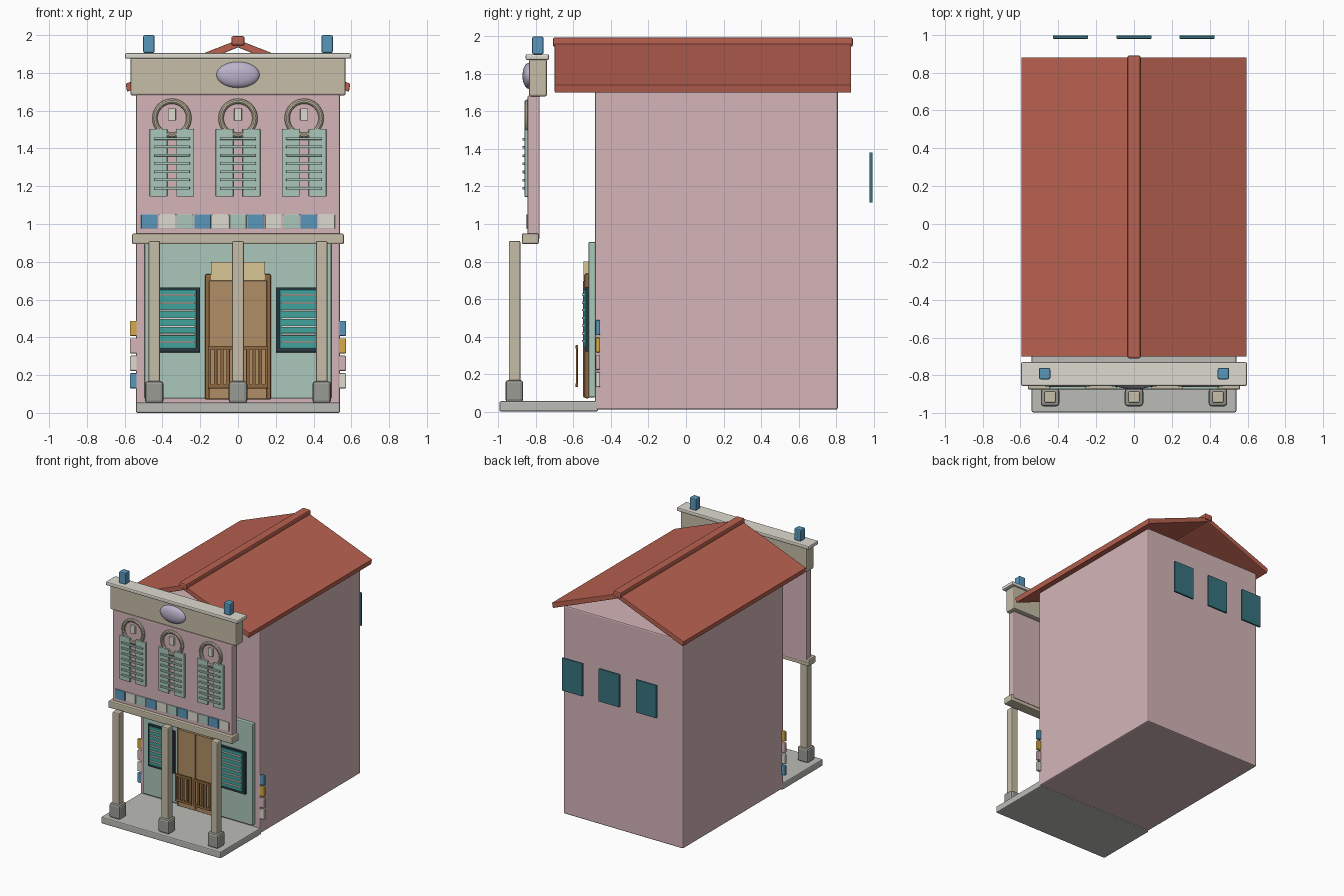
import bpy, bmesh, math
from mathutils import Vector

if "Cube" in bpy.data.objects:
    bpy.data.objects.remove(bpy.data.objects["Cube"])

COL = {
    "pink": (0.66, 0.46, 0.48), "cream": (0.72, 0.70, 0.62), "stone": (0.57, 0.51, 0.39),
    "green": (0.40, 0.57, 0.49), "blue": (0.10, 0.31, 0.50), "roof": (0.48, 0.12, 0.08),
    "teal": (0.05, 0.36, 0.34), "glass": (0.04, 0.17, 0.21), "dark": (0.02, 0.04, 0.05),
    "wood": (0.44, 0.27, 0.13), "frame": (0.28, 0.14, 0.05), "plaque": (0.70, 0.57, 0.30),
    "yellow": (0.68, 0.40, 0.06), "grey": (0.50, 0.50, 0.47), "base": (0.33, 0.33, 0.30),
    "lilac": (0.50, 0.45, 0.60),
}
mats = {}
for n, c in COL.items():
    mats[n] = bpy.data.materials.new(n)
    mats[n].diffuse_color = (*c, 1)


def finish(name, bm, mat, bevel=0.0):
    bmesh.ops.recalc_face_normals(bm, faces=bm.faces)
    me = bpy.data.meshes.new(name)
    bm.to_mesh(me)
    bm.free()
    ob = bpy.data.objects.new(name, me)
    bpy.context.collection.objects.link(ob)
    me.materials.append(mats[mat])
    if bevel:
        m = ob.modifiers.new("bevel", "BEVEL")
        m.width, m.segments = bevel, 2
    return ob


def add_box(bm, x, y, z):
    vs = bmesh.ops.create_cube(bm, size=1)["verts"]
    for v in vs:
        v.co = Vector([(r[0] + r[1]) / 2 + c * (r[1] - r[0]) for r, c in zip((x, y, z), v.co)])


def boxes(name, mat, items, bevel=0.004):
    """One object made of boxes, each given as x, y and z ranges."""
    bm = bmesh.new()
    for x, y, z in items:
        add_box(bm, x, y, z)
    return finish(name, bm, mat, bevel)


def box(name, mat, x, y, z, bevel=0.004):
    return boxes(name, mat, [(x, y, z)], bevel)


def span(c, w):
    return (c - w / 2, c + w / 2)


# main body and porch slab
box("house_body", "pink", (-.54, .54), (-.485, .81), (.01, 1.71), .01)
box("porch_slab", "grey", (-.54, .54), (-.995, -.47), (0, .055), .008)

# roof: two sloping slabs open at the gable ends, and a ridge cap
for side, s in (("left", -1), ("right", 1)):
    bm = bmesh.new()
    pts = [(0, 1.975), (.595, 1.742), (.587, 1.70), (0, 1.935)]
    f = bm.faces.new([bm.verts.new((s * x, -.70, z)) for x, z in pts])
    ext = bmesh.ops.extrude_face_region(bm, geom=[f])["geom"]
    bmesh.ops.translate(bm, vec=(0, 1.58, 0), verts=[g for g in ext if isinstance(g, bmesh.types.BMVert)])
    finish("roof_" + side, bm, "roof", .004)
box("roof_ridge", "roof", (-.035, .035), (-.71, .89), (1.945, 1.995), .01)

# upper storey front panel, beam and parapet
box("upper_facade", "pink", (-.54, .54), (-.845, -.78), (.92, 1.685), .008)
box("facade_beam", "stone", (-.56, .56), (-.875, -.785), (.893, .95), .008)
box("parapet", "stone", (-.57, .57), (-.837, -.742), (1.68, 1.88), .01)
box("parapet_cap", "cream", (-.597, .597), (-.855, -.73), (1.875, 1.905), .008)
for s in (-1, 1):
    box("finial", "blue", span(s * .472, .06), span(-.79, .06), (1.905, 2.0), .008)

# oval medallion
bm = bmesh.new()
bmesh.ops.create_uvsphere(bm, u_segments=32, v_segments=16, radius=1)
for v in bm.verts:
    v.co = Vector((v.co.x * .114, -.838 + v.co.y * .034, 1.79 + v.co.z * .069))
ob = finish("medallion", bm, "lilac")
for p in ob.data.polygons:
    p.use_smooth = True

# porch columns with pedestals
for x in (-.443, 0, .443):
    box("column", "stone", span(x, .062), (-.945, -.883), (.05, .91), .008)
    box("column_pedestal", "base", span(x, .098), (-.963, -.868), (.05, .168), .016)

# tile band across the upper storey
for i in range(11):
    box("band_tile", ("blue", "cream", "green")[i % 3],
        span(-.469 + i * .0938, .088), (-.853, -.84), (.975, 1.05), .003)

# upper windows: shutters, louvres, arch ring and keystone
for x in (-.35, 0, .35):
    boxes("upper_shutters", "green",
          [(span(x + s * .071, .094), (-.861, -.84), (1.145, 1.503)) for s in (-1, 1)])
    boxes("upper_louvres", "green",
          [(span(x, .19), (-.873, -.857), span(1.19 + i * .0437, .014)) for i in range(7)], .003)
    bpy.ops.mesh.primitive_torus_add(major_radius=.09, minor_radius=.014, major_segments=32,
                                     minor_segments=10, location=(x, -.847, 1.56),
                                     rotation=(math.pi / 2, 0, 0))
    ob = bpy.context.object
    ob.name = "arch_ring"
    ob.data.materials.append(mats["stone"])
    bpy.ops.object.shade_smooth_by_angle()
    box("keystone", "cream", span(x, .042), (-.862, -.84), (1.547, 1.612))

# ground floor wall
box("shop_wall", "green", (-.495, .495), (-.52, -.483), (.075, .905), .008)

# door with frame, leaves, half-height gate and plaque
box("door_frame", "frame", (-.175, .175), (-.54, -.515), (.07, .735), .008)
for s in (-1, 1):
    box("door_leaf", "wood", span(s * .078, .15), (-.548, -.53), (.075, .70))
    c = s * .085
    rails = [(span(c, .15), (-.588, -.576), span(z, .02)) for z in (.14, .345)]
    bars = [(span(c + (i - 2) * .033, .017), (-.587, -.577), (.135, .35)) for i in range(5)]
    boxes("gate_leaf", "frame", rails + bars, .002)
box("door_plaque", "plaque", (-.143, .143), (-.547, -.515), (.70, .80))

# ground floor louvred windows
for s in (-1, 1):
    c = s * .32
    box("window_frame", "dark", span(c, .24), (-.537, -.515), (.32, .665))
    box("window_shutter", "teal", span(c, .20), (-.545, -.53), (.343, .653))
    boxes("window_louvres", "cream",
          [(span(c, .185), (-.555, -.542), span(.375 + i * .0415, .011)) for i in range(7)], .002)

# corner tiles beside the porch
for s, order in ((-1, ("blue", "cream", "pink", "yellow")), (1, ("cream", "pink", "yellow", "blue"))):
    for i, m in enumerate(order):
        box("corner_tile", m, span(s * .54, .066), (-.482, -.458), span(.17 + i * .0925, .08), .006)

# rear windows
for x in (-.335, 0, .333):
    box("rear_window", "glass", span(x, .186), (.978, .995), (1.115, 1.382), .003)

for m in bpy.data.materials:
    if m.users and not m.is_grease_pencil:
        m.use_nodes = True
        m.node_tree.nodes["Principled BSDF"].inputs["Base Color"].default_value = m.diffuse_color
